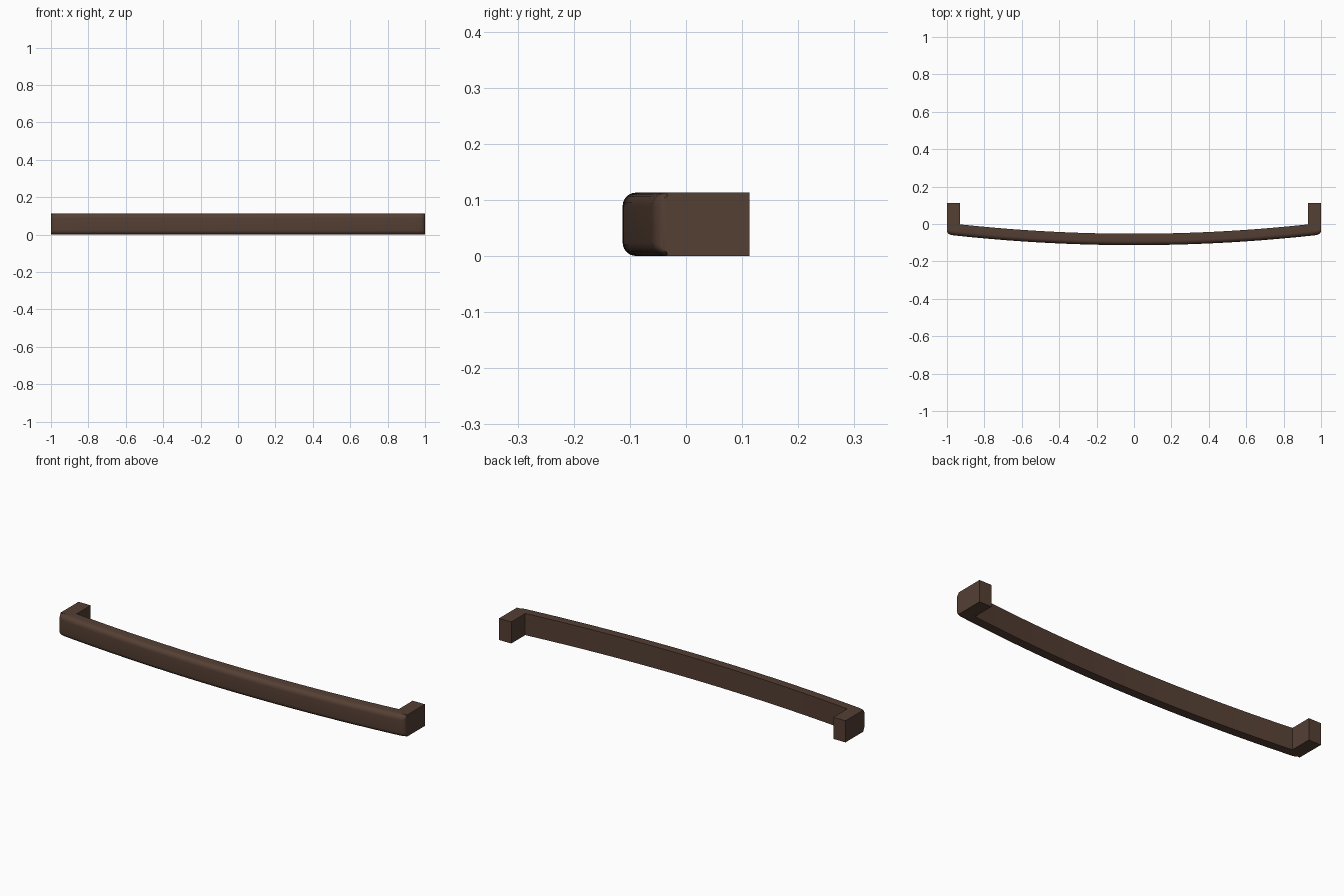
import bpy, bmesh, math

if "Cube" in bpy.data.objects:
    bpy.data.objects.remove(bpy.data.objects["Cube"])

H = 0.113          # height of the handle
R = 0.024          # rounding of the front edges

mat = bpy.data.materials.new("dark_bronze")
mat.diffuse_color = (0.09, 0.05, 0.034, 1)
mat.use_nodes = True
mat.node_tree.nodes["Principled BSDF"].inputs["Base Color"].default_value = mat.diffuse_color


def finish(name, bm, angle):
    bmesh.ops.recalc_face_normals(bm, faces=bm.faces)
    me = bpy.data.meshes.new(name)
    bm.to_mesh(me)
    bm.free()
    me.materials.append(mat)
    ob = bpy.data.objects.new(name, me)
    bpy.context.collection.objects.link(ob)
    bpy.context.view_layer.objects.active = ob
    ob.select_set(True)
    bpy.ops.object.shade_smooth_by_angle(angle=math.radians(angle))
    ob.select_set(False)
    return ob


def front_y(x):
    return -0.113 + 0.053 * (x / 0.97) ** 2


def back_y(x):
    return -0.052 + 0.05 * (x / 0.93) ** 2 if x <= 0.931 else -0.031


def section(bm, x, inset, side):
    """Flat-backed profile with rounded front edges."""
    f, b = front_y(x) + inset, back_y(x)
    lo, hi = inset * 0.45, H - inset * 0.45
    r = min(R, (b - f) * 0.9)
    pts = [(b, lo)]
    for k in range(7):
        a = math.pi / 2 * k / 6
        pts.append((f + r - r * math.sin(a), lo + r - r * math.cos(a)))
    pts += [(y, lo + hi - z) for y, z in reversed(pts)]
    return [bm.verts.new((side * x, y, z)) for y, z in pts]


# Bowed grip with softened ends
half = [(0.93 * i / 16, 0) for i in range(1, 17)] + [(0.932, 0), (0.97, 0)]
for i in range(1, 6):
    t = math.radians(80) * i / 5
    half.append((0.97 + 0.0295 * math.sin(t) / math.sin(math.radians(80)),
                 0.018 * (1 - math.cos(t))))
stations = [(x, d, -1) for x, d in reversed(half)] + [(0, 0, 1)] + [(x, d, 1) for x, d in half]
bm = bmesh.new()
rings = [section(bm, *s) for s in stations]
n = len(rings[0])
for a, b in zip(rings, rings[1:]):
    for j in range(n):
        k = (j + 1) % n
        bm.faces.new((a[j], a[k], b[k], b[j]))
bm.faces.new(rings[0])
bm.faces.new(rings[-1])
finish("curved_grip", bm, 35)

# Square mounting posts
for side, name in ((-1, "left_post"), (1, "right_post")):
    bm = bmesh.new()
    bmesh.ops.create_cube(bm, size=1)
    for v in bm.verts:
        v.co = (side * (0.965 + v.co.x * 0.07), 0.0395 + v.co.y * 0.147, H / 2 + v.co.z * H)
    finish(name, bm, 30)
